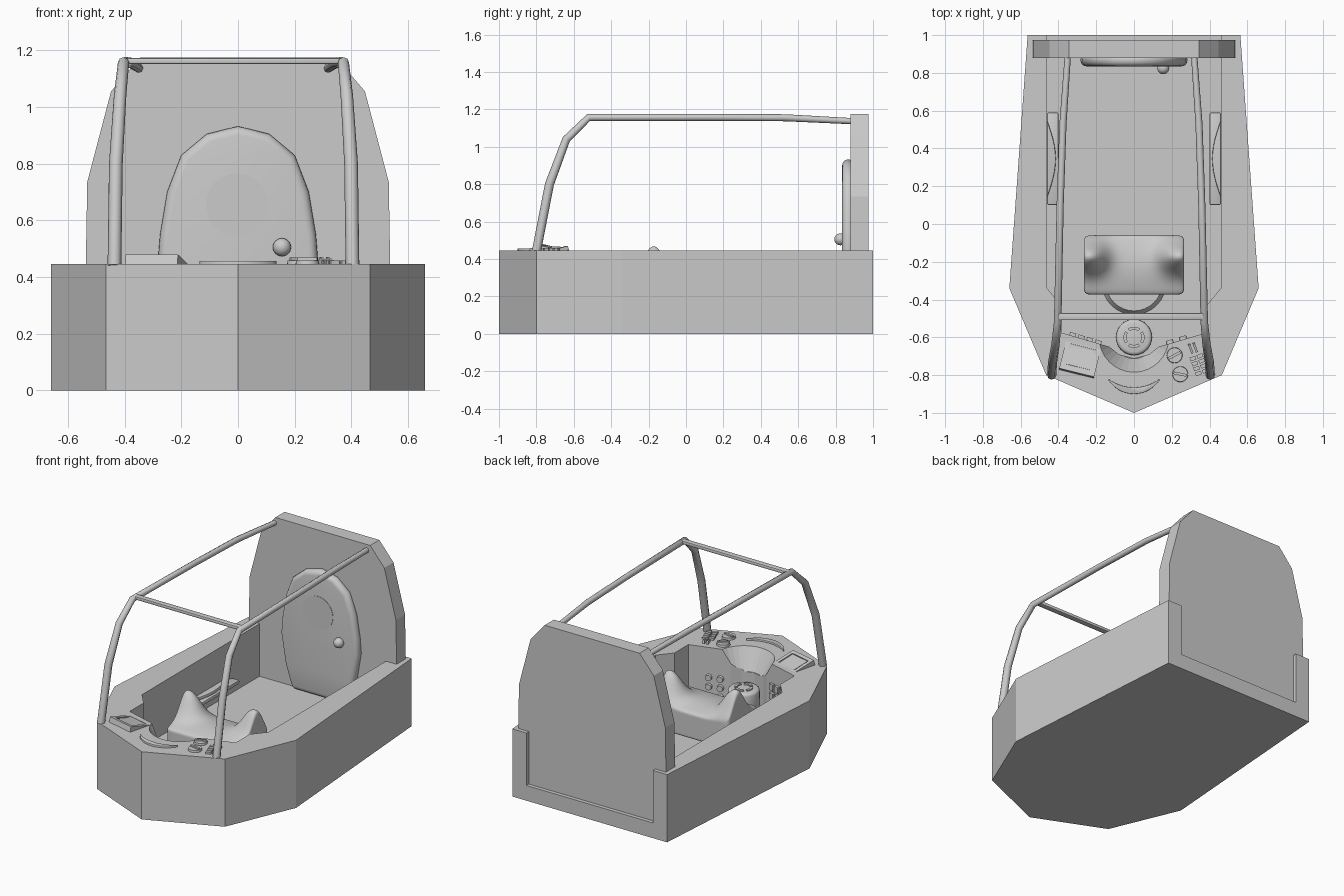
import bpy, bmesh, math
from mathutils import Matrix, Vector, Euler

if "Cube" in bpy.data.objects:
    bpy.data.objects.remove(bpy.data.objects["Cube"])


def activate(ob):
    bpy.ops.object.select_all(action='DESELECT')
    ob.select_set(True)
    bpy.context.view_layer.objects.active = ob


def finish(name, bm, smooth=False, bevel=0, segs=2, subsurf=0):
    bmesh.ops.recalc_face_normals(bm, faces=bm.faces)
    me = bpy.data.meshes.new(name)
    bm.to_mesh(me)
    bm.free()
    ob = bpy.data.objects.new(name, me)
    bpy.context.collection.objects.link(ob)
    activate(ob)
    if bevel:
        m = ob.modifiers.new("bevel", 'BEVEL')
        m.width, m.segments, m.limit_method = bevel, segs, 'ANGLE'
        m.angle_limit = math.radians(50)
        bpy.ops.object.modifier_apply(modifier="bevel")
    if subsurf:
        m = ob.modifiers.new("sub", 'SUBSURF')
        m.levels = m.render_levels = subsurf
        bpy.ops.object.modifier_apply(modifier="sub")
    if smooth:
        bpy.ops.object.shade_smooth_by_angle(angle=math.radians(40))
    return ob


def prism(name, pts, lo, hi, axis='z', **kw):
    """Extrude a 2D outline along z (points x,y) or along y (points x,z)."""
    bm = bmesh.new()
    at = (lambda p, h: (p[0], p[1], h)) if axis == 'z' else (lambda p, h: (p[0], h, p[1]))
    f = bm.faces.new([bm.verts.new(at(p, lo)) for p in pts])
    ext = bmesh.ops.extrude_face_region(bm, geom=[f])['geom']
    d = Vector((0, 0, hi - lo)) if axis == 'z' else Vector((0, hi - lo, 0))
    bmesh.ops.translate(bm, verts=[v for v in ext if isinstance(v, bmesh.types.BMVert)], vec=d)
    return finish(name, bm, **kw)


def box(name, loc, size, rot=(0, 0, 0), **kw):
    bm = bmesh.new()
    m = Matrix.LocRotScale(Vector(loc), Euler(rot), Vector(size))
    bmesh.ops.create_cube(bm, size=1, matrix=m)
    return finish(name, bm, **kw)


def cone(name, loc, r1, r2, h, rot=(0, 0, 0), n=24, **kw):
    bm = bmesh.new()
    m = Matrix.LocRotScale(Vector(loc), Euler(rot), None)
    bmesh.ops.create_cone(bm, cap_ends=True, segments=n, radius1=r1, radius2=r2, depth=h, matrix=m)
    return finish(name, bm, **kw)


def tube(name, pts, r, radii=None):
    cu = bpy.data.curves.new(name, 'CURVE')
    cu.dimensions, cu.bevel_depth, cu.bevel_resolution, cu.use_fill_caps = '3D', r, 2, True
    sp = cu.splines.new('POLY')
    sp.points.add(len(pts) - 1)
    for i, p in enumerate(pts):
        sp.points[i].co = (*p, 1)
        sp.points[i].radius = radii[i] if radii else 1
    ob = bpy.data.objects.new(name, cu)
    bpy.context.collection.objects.link(ob)
    activate(ob)
    bpy.ops.object.convert(target='MESH')
    bpy.ops.object.shade_smooth_by_angle(angle=math.radians(50))


def mirrored(half):
    return half + [(-x, y) for x, y in reversed(half) if abs(x) > 1e-6]


def cut(ob, cutter):
    m = ob.modifiers.new("cut", 'BOOLEAN')
    m.operation, m.object, m.solver = 'DIFFERENCE', cutter, 'EXACT'
    activate(ob)
    bpy.ops.object.modifier_apply(modifier="cut")
    bpy.data.objects.remove(cutter)


def arc(cx, cy, r, a0, a1, n):
    return [(cx + r * math.cos(math.radians(a0 + (a1 - a0) * i / n)),
             cy + r * math.sin(math.radians(a0 + (a1 - a0) * i / n))) for i in range(n + 1)]


TOP, FLOOR = 0.445, 0.10

# hull with the cockpit well, open at the back
hull = prism("hull", mirrored([(.563, 1), (.66, -.34), (.465, -.8), (0, -1)]), 0, TOP)
well = [(.46, 1.1), (.46, -.34), (.385, -.43), (.385, -.575), (.13, -.65), (.08, -.69), (0, -.71)]
cut(hull, prism("well_cutter", mirrored(well), FLOOR, .7))
cut(hull, cone("scoop_cutter", (0, -.6, .3825), .113, .19, .145, n=32))

# back plate standing in the well opening and on the rim
prism("back_plate", mirrored([(.46, FLOOR), (.46, TOP), (.537, TOP), (.532, .735), (.448, 1.055),
                              (.345, 1.175)]), .88, .975, 'y')

# padded hatch with round panel and knob
prism("hatch_pad", mirrored([(.20, FLOOR), (.25, .25), (.283, .45), (.275, .55), (.25, .7),
                             (.2, .83), (.11, .905), (0, .932)]),
      .835, .9, 'y', smooth=True, bevel=.03, segs=4)
cone("hatch_disc", (-.003, .836, .655), .11, .11, .006, (math.pi / 2, 0, 0), n=32)
bm = bmesh.new()
bmesh.ops.create_uvsphere(bm, u_segments=20, v_segments=12, radius=.032,
                          matrix=Matrix.Translation((.155, .825, .505)))
finish("hatch_knob", bm, smooth=True)

# canopy frame
for side, name in ((-1, "left"), (1, "right")):
    path = [(.42, -.8, .44), (.415, -.73, .8), (.40, -.64, 1.04), (.388, -.52, 1.157),
            (.375, .1, 1.157), (.36, .53, 1.155), (.335, .885, 1.137)]
    tube(name + "_canopy_bar", [(side * x - .016, y, z) for x, y, z in path], .022,
         [1.1, 1.1, 1, .9, .85, .85, .75])
box("canopy_crossbar", (-.016, -.49, 1.162), (.78, .038, .022), bevel=.006, smooth=True)

# saddle seat with two side horns
bm = bmesh.new()
bmesh.ops.create_cube(bm, size=1, matrix=Matrix.LocRotScale(Vector((0, -.217, .22)), None,
                                                            Vector((.53, .315, .2))))
bmesh.ops.subdivide_edges(bm, edges=bm.edges[:], cuts=7, use_grid_fill=True)
for v in bm.verts:
    k = max(0, (v.co.z - .12) / .2)
    horn = min(1, max(0, (abs(v.co.x) - .09) / .11)) ** 2
    roll = .03 * math.cos((v.co.y + .217) / .16 * math.pi / 2)
    v.co.z += k * (roll - .03 + .17 * horn * math.exp(-((v.co.y + .17) / .075) ** 2))
finish("seat", bm, smooth=True, subsurf=2)
cone("seat_pedestal", (0, -.31, .115), .17, .15, .03, n=32, smooth=True)

# arm ledges with cushions along the side walls
for s, name in ((-1, "left"), (1, "right")):
    box(name + "_ledge", (s * .43, .345, .19), (.06, .49, .025), bevel=.008, smooth=True)
    pts = [(s * (.46 - .046 * math.sin(math.pi * i / 12)), .14 + .41 * i / 12) for i in range(13)]
    prism(name + "_ledge_cushion", pts, .2, .222, smooth=True, bevel=.006)

# steering column with ring of slots
KZ = .255
cone("steering_column", (0, -.6, (FLOOR + KZ) / 2), .097, .095, KZ - FLOOR, n=32,
     smooth=True, bevel=.018, segs=3)
for i in range(4):
    a = 90 * i
    prism(f"column_segment_{i}", arc(0, -.6, .056, a + 55, a + 125, 6)[::1]
          + arc(0, -.6, .04, a + 125, a + 55, 6), KZ - .005, KZ + .008)

# tilted display on the left console
D = Matrix.Translation((-.285, -.71, .452)) @ Euler((math.radians(-13), 0, math.radians(-14))).to_matrix().to_4x4()
rot = D.to_euler()
display = box("display", D @ Vector((0, 0, -.008)), (.19, .165, .034), rot)
cut(display, box("display_cutter", D @ Vector((0, .002, .012)), (.145, .12, .02), rot))
box("display_screen", D @ Vector((0, .002, .002)), (.13, .105, .006), rot)

# crescent lamp at the nose
prism("nose_crescent", arc(0, -.74, .16, 212, 328, 14) + arc(0, -.64, .225, 307, 233, 14),
      TOP - .01, TOP + .012, smooth=True, bevel=.004)

# dials with grip bars
for i, (x, y, a) in enumerate(((.215, -.695, .5), (.245, -.795, -.2))):
    cone(f"dial_{i}", (x, y, TOP + .006), .042, .04, .016, smooth=True)
    box(f"dial_grip_{i}", (x, y, TOP + .015), (.07, .014, .016), (0, 0, a))

# key grid and toggle switches on the right console
K = Matrix.Translation((.345, -.745, TOP)) @ Matrix.Rotation(math.radians(20), 4, 'Z')
for r in range(4):
    for c in range(2):
        box(f"console_key_{r}_{c}", K @ Vector((-.02 + .04 * c, -.042 + .028 * r, .005)),
            (.032, .02, .016), (0, 0, math.radians(20)))
for c in range(2):
    box(f"toggle_{c}", (.30 + .024 * c, -.66 + .006 * c, TOP + .008), (.012, .05, .022),
        (math.radians(15), 0, math.radians(20)))

# round buttons on the right well wall, square keys on the left well wall
tilt = math.atan2(.075, .255)
for r in range(3):
    z = .13 + .06 * r
    for c in range(2):
        x = .19 + .07 * c
        y = -.65 + (x - .13) * math.tan(tilt)
        cone(f"wall_button_{r}_{c}", (x, y + .005, z), .022, .019, .026,
             (-math.pi / 2, 0, tilt), n=16, smooth=True)
    for c in range(4):
        x = -.19 - .045 * c
        y = -.65 + (-x - .13) * math.tan(tilt)
        box(f"wall_key_{r}_{c}", (x, y + .004, z + .05), (.034, .026, .042), (0, 0, -tilt))
